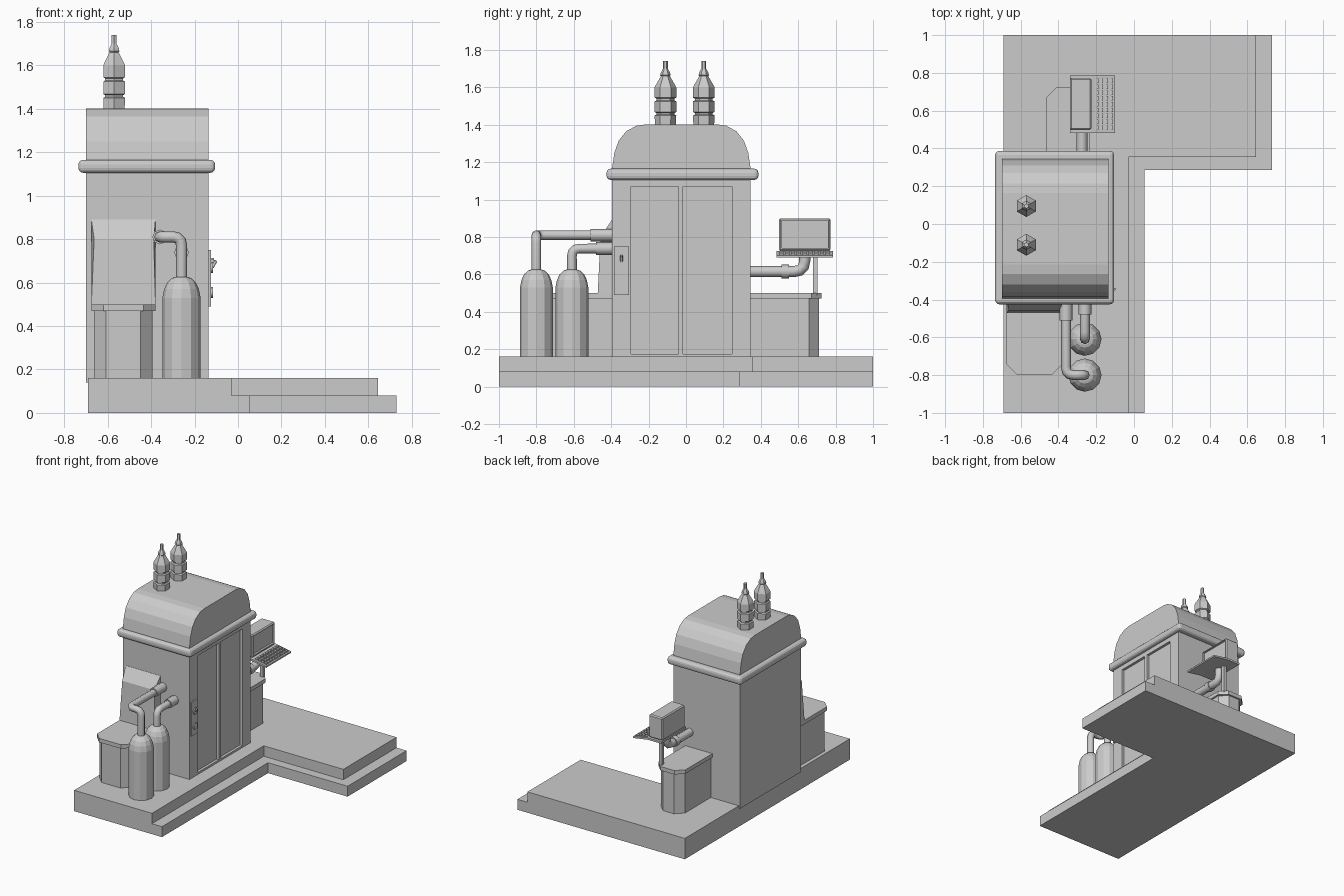
import bpy, bmesh, math
from mathutils import Vector

if "Cube" in bpy.data.objects:
    bpy.data.objects.remove(bpy.data.objects["Cube"])


def finish(name, bm):
    bmesh.ops.recalc_face_normals(bm, faces=bm.faces)
    me = bpy.data.meshes.new(name)
    bm.to_mesh(me)
    bm.free()
    ob = bpy.data.objects.new(name, me)
    bpy.context.collection.objects.link(ob)
    return ob


def prism(name, pts, axis, lo, hi):
    """Extrude a 2D outline along an axis; outline uses the remaining axes in xyz order."""
    bm = bmesh.new()

    def put(p, h):
        c = list(p)
        c.insert("xyz".index(axis), h)
        return bm.verts.new(c)
    a = [put(p, lo) for p in pts]
    b = [put(p, hi) for p in pts]
    bm.faces.new(a)
    bm.faces.new(b)
    for i in range(len(pts)):
        j = (i + 1) % len(pts)
        bm.faces.new((a[i], a[j], b[j], b[i]))
    return finish(name, bm)


def box(name, x, y, z, bevel=0, segs=2):
    ob = prism(name, [(x[0], y[0]), (x[1], y[0]), (x[1], y[1]), (x[0], y[1])], "z", *z)
    if bevel:
        m = ob.modifiers.new("bevel", "BEVEL")
        m.width, m.segments = bevel, segs
    return ob


def lathe(name, profile, x, y, sides, turn=0):
    bm = bmesh.new()
    rings = [[bm.verts.new((x + r * math.cos(turn + math.tau * i / sides),
                            y + r * math.sin(turn + math.tau * i / sides), z))
              for i in range(sides)] for r, z in profile]
    for a, b in zip(rings, rings[1:]):
        for i in range(sides):
            j = (i + 1) % sides
            bm.faces.new((a[i], a[j], b[j], b[i]))
    bm.faces.new(rings[0])
    bm.faces.new(rings[-1])
    return finish(name, bm)


def pipe(name, pts, r, bend=0.04):
    pts = [Vector(p) for p in pts]
    path = [pts[0]]
    for a, p, b in zip(pts, pts[1:], pts[2:]):
        s, e = p + (a - p).normalized() * bend, p + (b - p).normalized() * bend
        for t in (0, 0.33, 0.67, 1):
            path.append(s * (1 - t) ** 2 + p * 2 * t * (1 - t) + e * t * t)
    path.append(pts[-1])
    cu = bpy.data.curves.new(name, "CURVE")
    cu.dimensions = "3D"
    cu.bevel_depth, cu.bevel_resolution, cu.use_fill_caps = r, 2, True
    sp = cu.splines.new("POLY")
    sp.points.add(len(path) - 1)
    for q, v in zip(sp.points, path):
        q.co = (*v, 1)
    ob = bpy.data.objects.new(name, cu)
    bpy.context.collection.objects.link(ob)
    bpy.ops.object.select_all(action="DESELECT")
    ob.select_set(True)
    bpy.context.view_layer.objects.active = ob
    bpy.ops.object.convert(target="MESH")
    return ob


def cut(ob, cutter):
    m = ob.modifiers.new("cut", "BOOLEAN")
    m.operation, m.object, m.solver = "DIFFERENCE", cutter, "EXACT"
    cutter.hide_render = True
    cutter.display_type = "WIRE"
    cutter.hide_set(True)


# L-shaped two-step platform
for name, xi, xo, yi, z in (("lower_step", 0.055, 0.73, 0.285, (0, 0.08)),
                            ("upper_step", -0.03, 0.645, 0.355, (0.08, 0.16))):
    prism(name, [(-0.69, -1), (xi, -1), (xi, yi), (xo, yi), (xo, 1), (-0.69, 1)], "z", *z)

# Main cabinet with arched roof, recessed doors and collar
arch = [(0.37, 1.17), (0.358, 1.25), (0.335, 1.315), (0.295, 1.365), (0.24, 1.395), (0.19, 1.402)]
outline = [(-0.395, 0.14), (0.345, 0.14)] + [(-0.025 + y, z) for y, z in arch] \
    + [(-0.025 - y, z) for y, z in reversed(arch)]
cabinet = prism("cabinet", outline, "x", -0.70, -0.135)
for i, y in enumerate(((-0.295, -0.04), (-0.015, 0.245))):
    cut(cabinet, box(f"door_recess_cutter_{i}", (-0.155, -0.1), y, (0.175, 1.07)))
box("roof_collar", (-0.735, -0.105), (-0.425, 0.387), (1.105, 1.165), 0.022, 3)

# Insulator spikes on the roof
for i, y in enumerate((-0.11, 0.095)):
    lathe(f"insulator_{i}", [(0.055, 1.39), (0.058, 1.45), (0.048, 1.455), (0.048, 1.463),
                             (0.058, 1.468), (0.058, 1.525), (0.048, 1.53), (0.048, 1.54),
                             (0.058, 1.545), (0.058, 1.60), (0.05, 1.615), (0.024, 1.66),
                             (0.028, 1.665), (0.024, 1.68), (0.013, 1.70), (0.013, 1.74)],
          -0.57, y, 6, math.pi / 2)


# Chamfered side lockers with lids
def locker(name, x, y0, y1):
    d = 1 if y1 > y0 else -1
    for part, g, z in (("body", 0, (0.16, 0.47)), ("lid", 0.013, (0.47, 0.5))):
        a, b, e, c = x[0] - g, x[1] + g, y1 + d * g, 0.055
        prism(f"{name}_{part}", [(a, y0), (b, y0), (b, e - d * c), (b - c, e),
                                 (a + c, e), (a, e - d * c)], "z", *z)


locker("front_locker", (-0.662, -0.393), -0.38, -0.785)
locker("back_locker", (-0.452, -0.248), 0.33, 0.712)

# Sloped hood above the front locker
hood = prism("hood", [(-0.39, 0.5), (-0.472, 0.5), (-0.457, 0.80), (-0.397, 0.89), (-0.39, 0.89)],
             "x", -0.675, -0.38)
for v in hood.data.vertices:
    if v.co.y < -0.45 and v.co.z > 0.7:
        v.co.x += 0.013 if v.co.x < -0.5 else -0.008

# Gas tanks and their pipes into the cabinet
for i, y in enumerate((-0.80, -0.61)):
    lathe(f"tank_{i}", [(0.088, 0.16), (0.088, 0.53), (0.08, 0.57), (0.066, 0.60),
                        (0.045, 0.62), (0.03, 0.625)], -0.26, y, 12)
pipe("tank_pipe_0", [(-0.26, -0.80, 0.6), (-0.26, -0.80, 0.81), (-0.36, -0.80, 0.81),
                     (-0.36, -0.38, 0.81)], 0.026)
pipe("tank_pipe_1", [(-0.26, -0.61, 0.6), (-0.26, -0.61, 0.738), (-0.26, -0.38, 0.738)], 0.026)
pipe("pipe_socket_0", [(-0.36, -0.51, 0.81), (-0.36, -0.38, 0.81)], 0.034)
pipe("pipe_socket_1", [(-0.26, -0.48, 0.738), (-0.26, -0.38, 0.738)], 0.034)

# Switch panel with two dials and a lever
box("switch_panel", (-0.14, -0.124), (-0.385, -0.305), (0.49, 0.75))
for i, z in enumerate((0.67, 0.555)):
    pipe(f"dial_{i}", [(-0.13, -0.345, z), (-0.116, -0.345, z)], 0.025)
pipe("dial_lever", [(-0.118, -0.345, 0.67), (-0.102, -0.345, 0.70)], 0.007)

# Terminal: monitor with inset screen, tilted keyboard, post and cable duct
monitor = box("monitor", (-0.34, -0.225), (0.498, 0.772), (0.725, 0.90), 0.008, 1)
cut(monitor, box("screen_cutter", (-0.24, -0.2), (0.512, 0.758), (0.742, 0.888)))
prism("keyboard", [(-0.34, 0.71), (-0.225, 0.71), (-0.10, 0.69), (-0.10, 0.702),
                   (-0.225, 0.725), (-0.34, 0.725)], "y", 0.483, 0.785)
for r in range(4):
    for c in range(9):
        x, y = -0.207 + r * 0.026, 0.499 + c * 0.031
        z = 0.725 - (x + 0.225) * 0.184
        box(f"key_{r}_{c}", (x, x + 0.018), (y, y + 0.023), (z - 0.01, z + 0.006))
box("monitor_post", (-0.288, -0.262), (0.678, 0.704), (0.49, 0.715))
pipe("cable_duct", [(-0.275, 0.33, 0.615), (-0.275, 0.635, 0.615), (-0.275, 0.635, 0.715)],
     0.03, 0.06)
pipe("duct_collar", [(-0.275, 0.51, 0.615), (-0.275, 0.55, 0.615)], 0.037)
